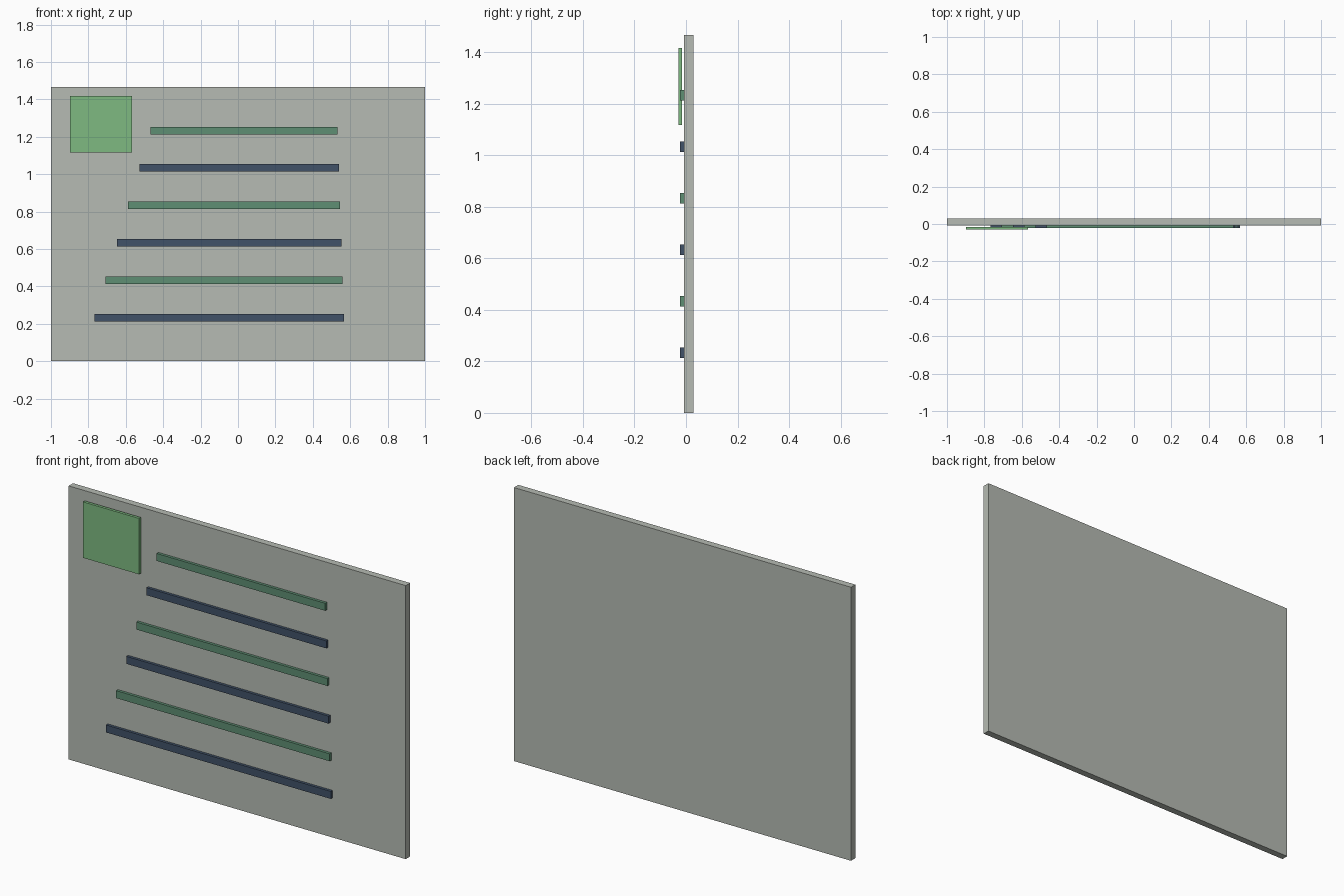
import bpy

cube = bpy.data.objects.get("Cube")
if cube:
    bpy.data.objects.remove(cube, do_unlink=True)


def material(name, rgb):
    # sRGB bytes to linear values
    lin = [((c / 255 + 0.055) / 1.055) ** 2.4 for c in rgb]
    mat = bpy.data.materials.new(name)
    mat.use_nodes = True
    mat.diffuse_color = (*lin, 1)
    mat.node_tree.nodes["Principled BSDF"].inputs["Base Color"].default_value = (*lin, 1)
    return mat


def box(name, center, size, mat):
    bpy.ops.mesh.primitive_cube_add(size=1, location=center)
    obj = bpy.context.object
    obj.name = name
    obj.scale = size
    bpy.ops.object.transform_apply(location=False, rotation=False, scale=True)
    obj.data.materials.append(mat)
    return obj


grey = material("pale grey", (182, 187, 179))
light_green = material("light green", (126, 186, 129))
green = material("muted green", (94, 142, 115))
navy = material("navy", (65, 82, 104))

# Backing board
height = 1.467
box("board", (0, 0.0115, height / 2), (2, 0.037, height), grey)

# Square plate held just in front of the board
box("corner_square", (-0.733, -0.0225, 1.267), (0.333, 0.015, 0.3), light_green)

# Bars, alternating in colour and growing longer downwards
for i in range(6):
    box(f"bar_{i + 1}", (0.033 - 0.0267 * i, -0.015, 1.233 - 0.2 * i),
        (1 + 0.0667 * i, 0.015, 0.04), navy if i % 2 else green)
